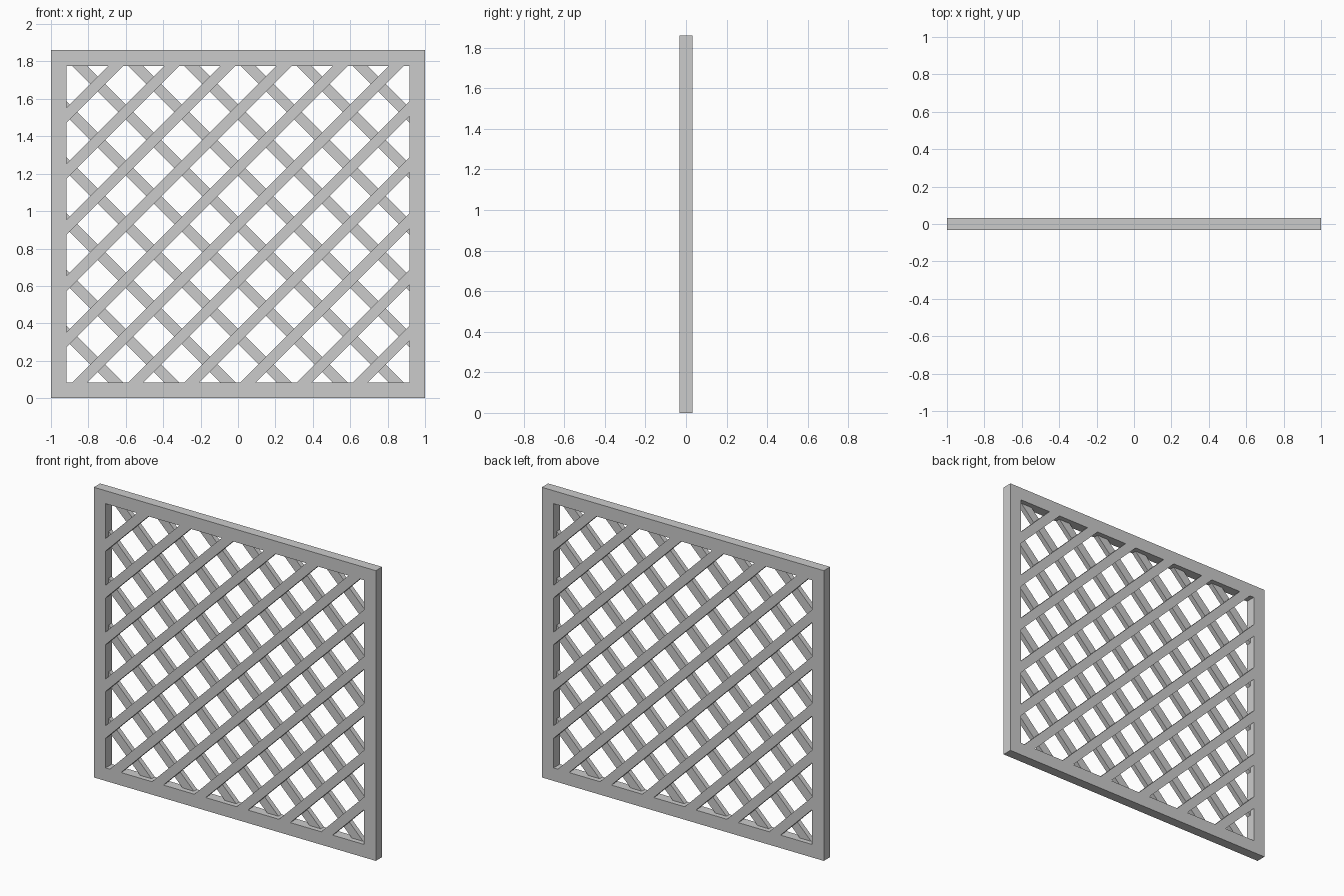
import bpy
import bmesh
from math import pi, sqrt
from mathutils import Matrix, Vector

if "Cube" in bpy.data.objects:
    bpy.data.objects.remove(bpy.data.objects["Cube"], do_unlink=True)

WIDTH, HEIGHT, DEPTH = 2.0, 1.86, 0.064
BORDER = 0.083
SLAT_WIDTH = 0.057
SPACING = 0.3
INNER_X = WIDTH / 2 - BORDER
INNER_Z = HEIGHT / 2 - BORDER
CENTRE = Vector((0, 0, HEIGHT / 2))

grey = bpy.data.materials.new("painted_grey")
grey.use_nodes = True
colour = (0.6, 0.6, 0.6, 1)
grey.diffuse_color = colour
grey.node_tree.nodes["Principled BSDF"].inputs["Base Color"].default_value = colour


def add_object(name, bm, location):
    bmesh.ops.recalc_face_normals(bm, faces=bm.faces)
    mesh = bpy.data.meshes.new(name)
    bm.to_mesh(mesh)
    bm.free()
    mesh.materials.append(grey)
    obj = bpy.data.objects.new(name, mesh)
    obj.location = location
    bpy.context.collection.objects.link(obj)
    return obj


# Border: a rectangular ring extruded through the depth
bm = bmesh.new()
rings = []
for half_x, half_z in ((WIDTH / 2, HEIGHT / 2), (INNER_X, INNER_Z)):
    rings.append([bm.verts.new((sx * half_x, -DEPTH / 2, sz * half_z))
                  for sx, sz in ((-1, -1), (1, -1), (1, 1), (-1, 1))])
outer, inner = rings
for i in range(4):
    j = (i + 1) % 4
    bm.faces.new((outer[i], outer[j], inner[j], inner[i]))
ring = bmesh.ops.extrude_face_region(bm, geom=bm.faces[:], use_keep_orig=True)
new_verts = [v for v in ring["geom"] if isinstance(v, bmesh.types.BMVert)]
bmesh.ops.translate(bm, verts=new_verts, vec=(0, DEPTH, 0))
add_object("border_frame", bm, CENTRE)


def slat_mesh(offset):
    """Diagonal bar in the front half, trimmed to the frame opening."""
    bm = bmesh.new()
    bmesh.ops.create_cube(bm, size=1)
    bm.transform(Matrix.Translation((offset, -DEPTH / 4, 0))
                 @ Matrix.Rotation(-pi / 4, 4, 'Y')
                 @ Matrix.Diagonal((WIDTH * 2, DEPTH / 2, SLAT_WIDTH, 1)))
    for normal, reach in (((1, 0, 0), INNER_X), ((-1, 0, 0), INNER_X),
                          ((0, 0, 1), INNER_Z), ((0, 0, -1), INNER_Z)):
        geom = bm.verts[:] + bm.edges[:] + bm.faces[:]
        bmesh.ops.bisect_plane(bm, geom=geom, plane_co=Vector(normal) * reach,
                               plane_no=normal, clear_outer=True)
        open_edges = [e for e in bm.edges if e.is_boundary]
        if open_edges:
            bmesh.ops.holes_fill(bm, edges=open_edges, sides=0)
    return bm


# Lattice: rising slats on each side, so the two layers cross
for layer, turn in (("front", 0), ("back", pi)):
    for k in range(-5, 6):
        slat = add_object(f"{layer}_slat_{k + 6}", slat_mesh(k * SPACING), CENTRE)
        slat.rotation_euler.z = turn
